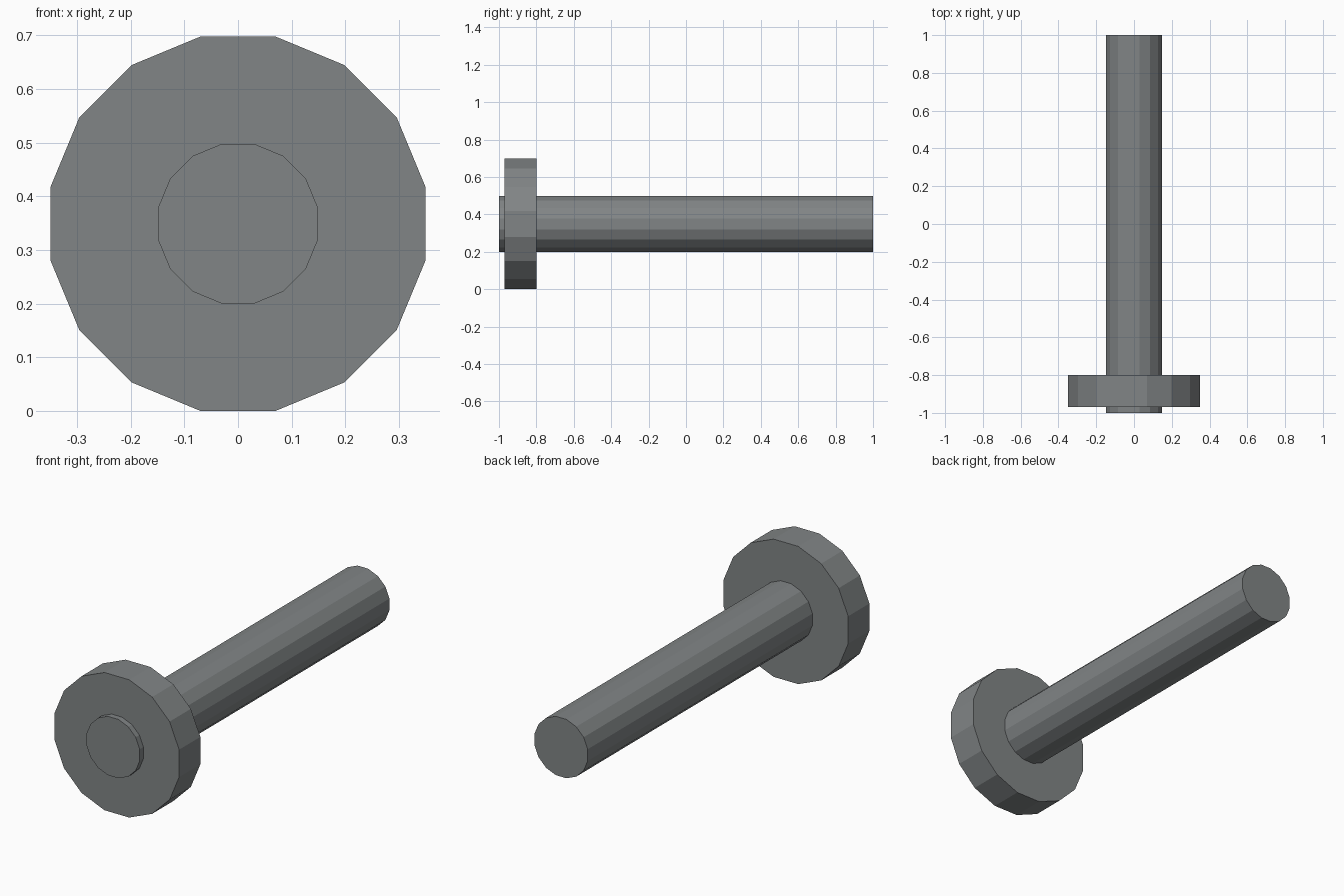
import bpy
import math
from mathutils import Matrix

cube = bpy.data.objects.get("Cube")
if cube:
    bpy.data.objects.remove(cube, do_unlink=True)

SIDES = 16
AXIS_Z = 0.349

# Single grey metal
metal = bpy.data.materials.new("grey metal")
metal.use_nodes = True
colour = (0.22, 0.235, 0.24, 1)
metal.diffuse_color = colour
metal.node_tree.nodes["Principled BSDF"].inputs["Base Color"].default_value = colour


def bar(name, apothem, y0, y1):
    """Flat-sided cylinder lying along y, with a flat on top."""
    radius = apothem / math.cos(math.pi / SIDES)
    bpy.ops.mesh.primitive_cylinder_add(vertices=SIDES, radius=radius, depth=y1 - y0)
    ob = bpy.context.object
    ob.name = name
    turn = Matrix.Rotation(math.pi / 2, 4, 'X') @ Matrix.Rotation(math.pi / SIDES, 4, 'Z')
    ob.data.transform(turn)
    ob.location = (0, (y0 + y1) / 2, AXIS_Z)
    ob.data.materials.append(metal)
    return ob


# Long shaft passing through the wide collar near the front
bar("shaft", 0.149, -1, 1)
bar("collar", 0.349, -0.97, -0.8)
